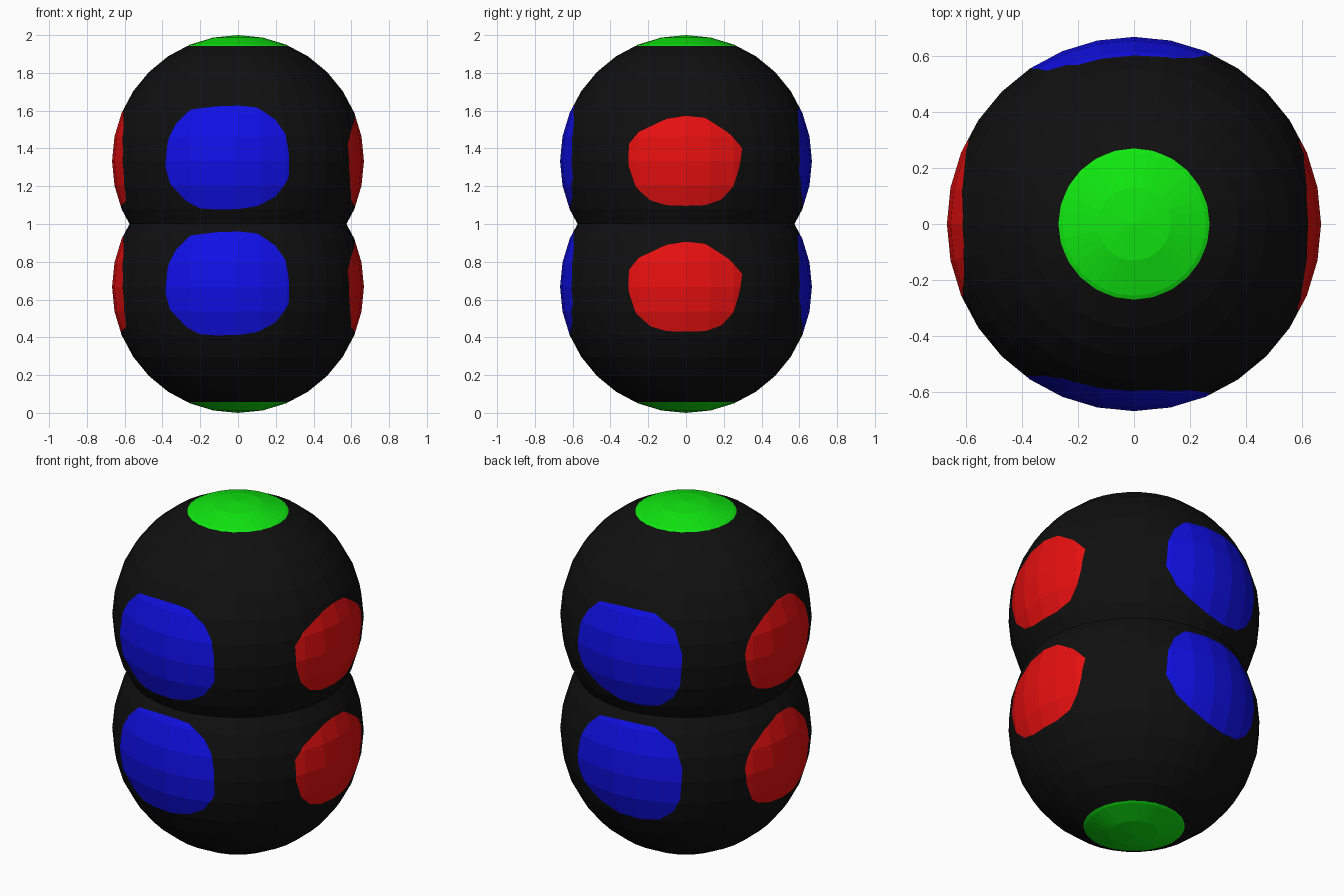
import bpy, bmesh, math
from mathutils import Vector

if "Cube" in bpy.data.objects:
    bpy.data.objects.remove(bpy.data.objects["Cube"])

R = 2 / 3


def material(name, rgb):
    m = bpy.data.materials.new(name)
    m.diffuse_color = (*rgb, 1)
    m.use_nodes = True
    m.node_tree.nodes["Principled BSDF"].inputs["Base Color"].default_value = m.diffuse_color
    return m


MATS = [material("black", (0.005, 0.005, 0.005)),
        material("blue", (0.005, 0.005, 0.8)),
        material("red", (0.8, 0.005, 0.005)),
        material("green", (0.005, 0.8, 0.005))]

# Patch outlines as (sideways, up) offsets from the ball centre
FRONT = [(-.375, .10), (-.33, .20), (-.25, .275), (-.1, .292), (0, .296), (.1, .285),
         (.2, .22), (.25, .145), (.27, .05), (.27, -.09), (.2, -.19), (.1, -.24),
         (0, -.255), (-.2, -.252), (-.28, -.21), (-.36, -.12), (-.385, -.04)]
BACK = [(.144, .27), (.22, .2), (.268, .1), (.282, -.05), (.22, -.15), (.126, -.21),
        (0, -.255), (-.118, -.268), (-.232, -.248), (-.31, -.19), (-.352, -.105),
        (-.364, .074), (-.314, .206), (-.2, .28), (0, .285)]
RIGHT = [(-.305, .09), (-.25, .155), (-.1, .225), (0, .24), (.1, .23), (.22, .155),
         (.30, .07), (.28, -.05), (.25, -.135), (.19, -.205), (.1, -.235),
         (-.1, -.235), (-.19, -.21), (-.265, -.14), (-.305, -.03)]
LEFT = [(.30, .04), (.28, .1), (.25, .145), (.14, .22), (.03, .263), (-.08, .26),
        (-.144, .231), (-.22, .15), (-.26, .05), (-.265, -.05), (-.25, -.15),
        (-.21, -.21), (-.1, -.235), (.1, -.225), (.19, -.2), (.245, -.16), (.29, -.05)]
CAP = [(.27 * math.cos(math.tau * i / 24), .27 * math.sin(math.tau * i / 24))
       for i in range(24)]


def on_ball(axis, sign, a, b):
    """Lift an outline point onto the ball along the given axis."""
    d = sign * math.sqrt(R * R - a * a - b * b)
    return Vector({"x": (d, a, b), "y": (a, d, b), "z": (a, b, d)}[axis])


def cut_patch(bm, axis, sign, outline, mat):
    """Cut an outline into the ball's faces and colour the inside."""
    pts = [on_ball(axis, sign, a, b) for a, b in outline]
    mid = sum(pts, Vector()).normalized()
    inside = [f for f in bm.faces if f.calc_center_median().normalized().dot(mid) > 0.65]
    for p, q in zip(pts, pts[1:] + pts[:1]):
        n = p.cross(q).normalized()
        if n.dot(mid) < 0:
            n = -n
        geom = set(inside)
        for f in inside:
            geom.update(f.edges)
            geom.update(f.verts)
        res = bmesh.ops.bisect_plane(bm, geom=list(geom), dist=1e-5,
                                     plane_co=(0, 0, 0), plane_no=n)
        inside = [g for g in res["geom"] if isinstance(g, bmesh.types.BMFace)
                  and g.calc_center_median().dot(n) > 0]
    for f in inside:
        f.material_index = mat


# Low-poly ball with six coloured patches
bm = bmesh.new()
bmesh.ops.create_uvsphere(bm, u_segments=32, v_segments=16, radius=R)
cut_patch(bm, "y", -1, FRONT, 1)
cut_patch(bm, "y", 1, BACK, 1)
cut_patch(bm, "x", 1, RIGHT, 2)
cut_patch(bm, "x", -1, LEFT, 2)
cut_patch(bm, "z", 1, CAP, 3)
cut_patch(bm, "z", -1, CAP, 3)
mesh = bpy.data.meshes.new("spotted_ball")
bm.to_mesh(mesh)
bm.free()
for m in MATS:
    mesh.materials.append(m)

# Two overlapping balls, one above the other
for name, z in (("lower_ball", R), ("upper_ball", 2 * R)):
    ob = bpy.data.objects.new(name, mesh)
    ob.location.z = z
    bpy.context.collection.objects.link(ob)
